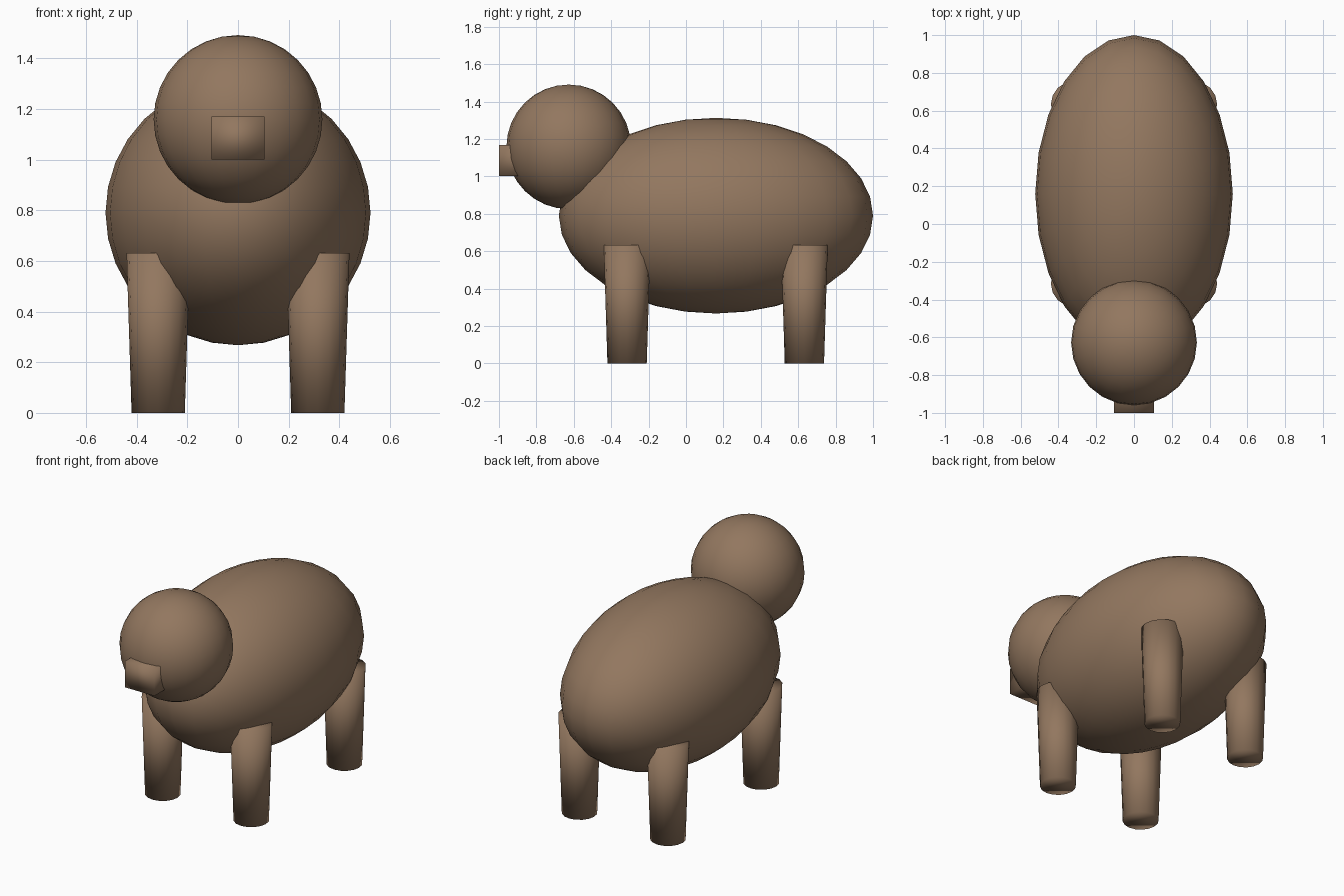
import bpy

default = bpy.data.objects.get("Cube")
if default:
    bpy.data.objects.remove(default, do_unlink=True)

# Single brown fur colour
FUR = (0.29, 0.185, 0.115, 1.0)
fur = bpy.data.materials.new("brown_fur")
fur.use_nodes = True
fur.diffuse_color = FUR
fur.node_tree.nodes["Principled BSDF"].inputs["Base Color"].default_value = FUR


def finish(name, scale=(1, 1, 1)):
    """Name, scale, colour and smooth the newly added part."""
    part = bpy.context.object
    part.name = name
    part.scale = scale
    bpy.ops.object.transform_apply(location=False, rotation=False, scale=True)
    part.data.materials.append(fur)
    bpy.ops.object.shade_smooth()
    return part


def ellipsoid(name, centre, radii):
    bpy.ops.mesh.primitive_uv_sphere_add(segments=24, ring_count=16, radius=1, location=centre)
    return finish(name, radii)


# Body and head
ellipsoid("body", (0, 0.16, 0.79), (0.523, 0.84, 0.523))
ellipsoid("head", (0, -0.627, 1.158), (0.333, 0.333, 0.333))

# Snout block, sunk into the head
bpy.ops.mesh.primitive_cube_add(size=1, location=(0, -0.895, 1.085))
finish("snout", (0.21, 0.21, 0.168))

# Four legs, slightly wider at the top
LEG_HEIGHT = 0.632
for side, x in (("left", 0.315), ("right", -0.315)):
    for end, y in (("front", -0.315), ("back", 0.633)):
        bpy.ops.mesh.primitive_cone_add(vertices=16, radius1=0.105, radius2=0.125,
                                        depth=LEG_HEIGHT, location=(x, y, LEG_HEIGHT / 2))
        finish(f"{end}_{side}_leg")
